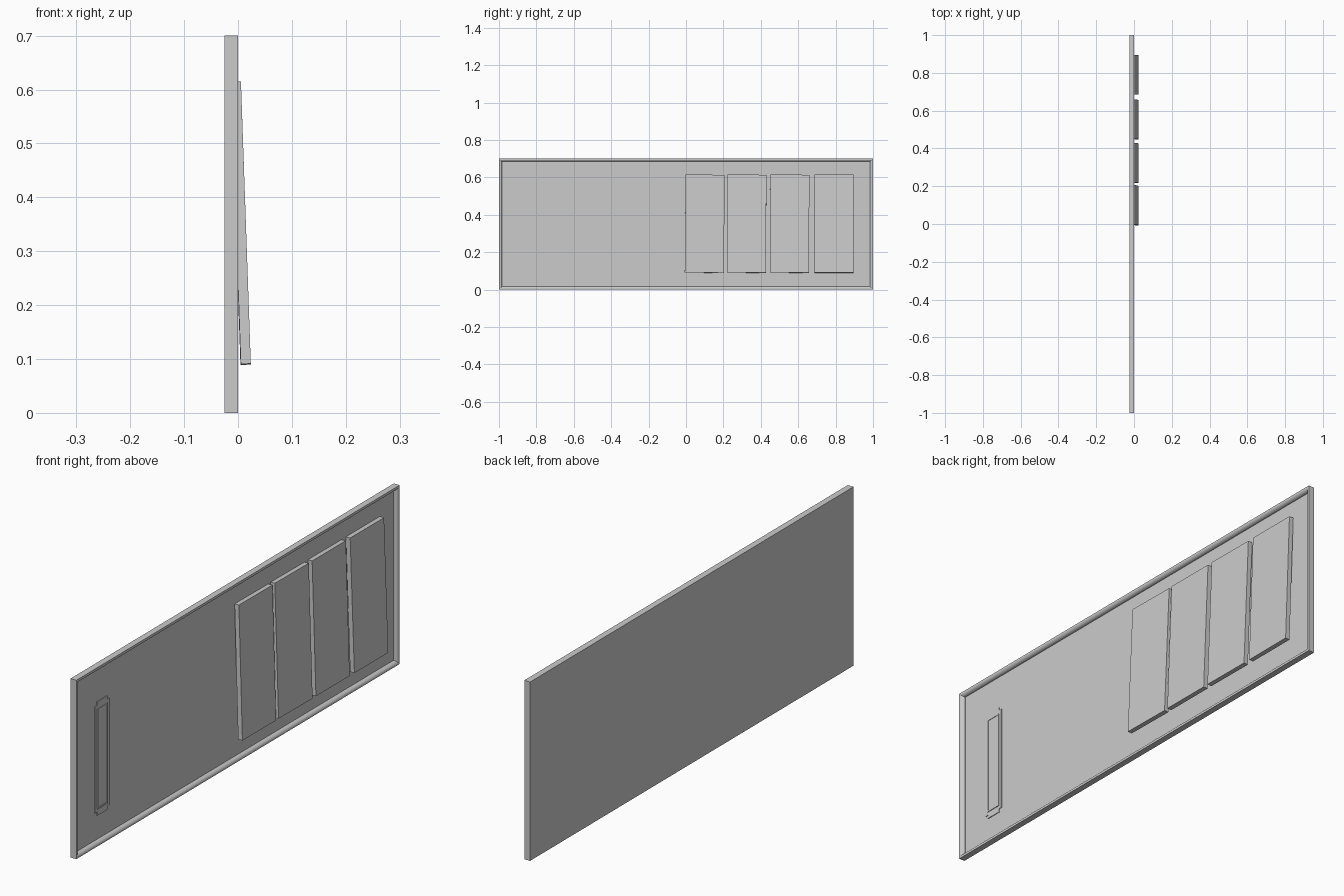
import bpy, bmesh
from math import radians
from mathutils import Matrix

default = bpy.data.objects.get("Cube")
if default:
    bpy.data.objects.remove(default, do_unlink=True)

LENGTH, HEIGHT, BACK, RECESS = 2.0, 0.7, -0.025, -0.016

# One plain grey for everything
grey = bpy.data.materials.new("light_grey")
grey.use_nodes = True
colour = (0.6, 0.6, 0.6, 1)
grey.diffuse_color = colour
grey.node_tree.nodes["Principled BSDF"].inputs["Base Color"].default_value = colour


def finish(name, bm):
    bmesh.ops.recalc_face_normals(bm, faces=bm.faces)
    mesh = bpy.data.meshes.new(name)
    bm.to_mesh(mesh)
    bm.free()
    mesh.materials.append(grey)
    obj = bpy.data.objects.new(name, mesh)
    bpy.context.collection.objects.link(obj)
    return obj


def stepped_slab(name, outline, sections):
    """Stack outlines along x, given (inset, x) sections, and cap both ends."""
    bm = bmesh.new()
    rings = [[bm.verts.new((x, y, z)) for y, z in outline(inset)]
             for inset, x in sections]
    for a, b in zip(rings, rings[1:]):
        for i in range(len(a)):
            j = (i + 1) % len(a)
            bm.faces.new((a[i], a[j], b[j], b[i]))
    bm.faces.new(rings[0])
    bm.faces.new(rings[-1])
    return finish(name, bm)


def rectangle(y0, y1, z0, z1):
    return lambda d: [(y0 + d, z0 + d), (y1 - d, z0 + d),
                      (y1 - d, z1 - d), (y0 + d, z1 - d)]


def notched(y0, y1, z0, z1, n):
    """Rectangle with a square step cut from every corner."""
    def outline(d):
        a, b, c, e = y0 + d, y1 - d, z0 + d, z1 - d
        return [(a + n, c), (b - n, c), (b - n, c + n), (b, c + n),
                (b, e - n), (b - n, e - n), (b - n, e), (a + n, e),
                (a + n, e - n), (a, e - n), (a, c + n), (a + n, c + n)]
    return outline


# Backboard with a rounded raised rim around a sunken field
stepped_slab("framed_board", rectangle(-LENGTH / 2, LENGTH / 2, 0, HEIGHT),
             [(0, BACK), (0, 0), (0.007, 0), (0.011, -0.002),
              (0.014, -0.005), (0.016, -0.009), (0.016, RECESS)])

# Small upright plaque: notched base and raised face
stepped_slab("plaque_base", notched(-0.865, -0.775, 0.11, 0.555, 0.014),
             [(0, RECESS - 0.002), (0, RECESS + 0.003)])
stepped_slab("plaque_face", rectangle(-0.852, -0.788, 0.136, 0.528),
             [(0, RECESS), (0, RECESS + 0.006), (0.006, RECESS + 0.006),
              (0.006, RECESS + 0.004)])

# Four tablets leaning against the field, each slightly askew
TABLET = (0.0185, 0.209, 0.524)
for number, (y, roll, yaw) in enumerate(
        [(0.1, 0.5, 0.2), (0.324, 0.3, -0.2), (0.554, 0.3, 0.1), (0.791, 0, -0.1)], 1):
    bm = bmesh.new()
    bmesh.ops.create_cube(bm, size=1, matrix=Matrix.Diagonal((*TABLET, 1)))
    tablet = finish(f"leaning_tablet_{number}", bm)
    tablet.location = (0.005, y, 0.352)
    tablet.rotation_euler = (radians(-roll), radians(-2), radians(yaw))
